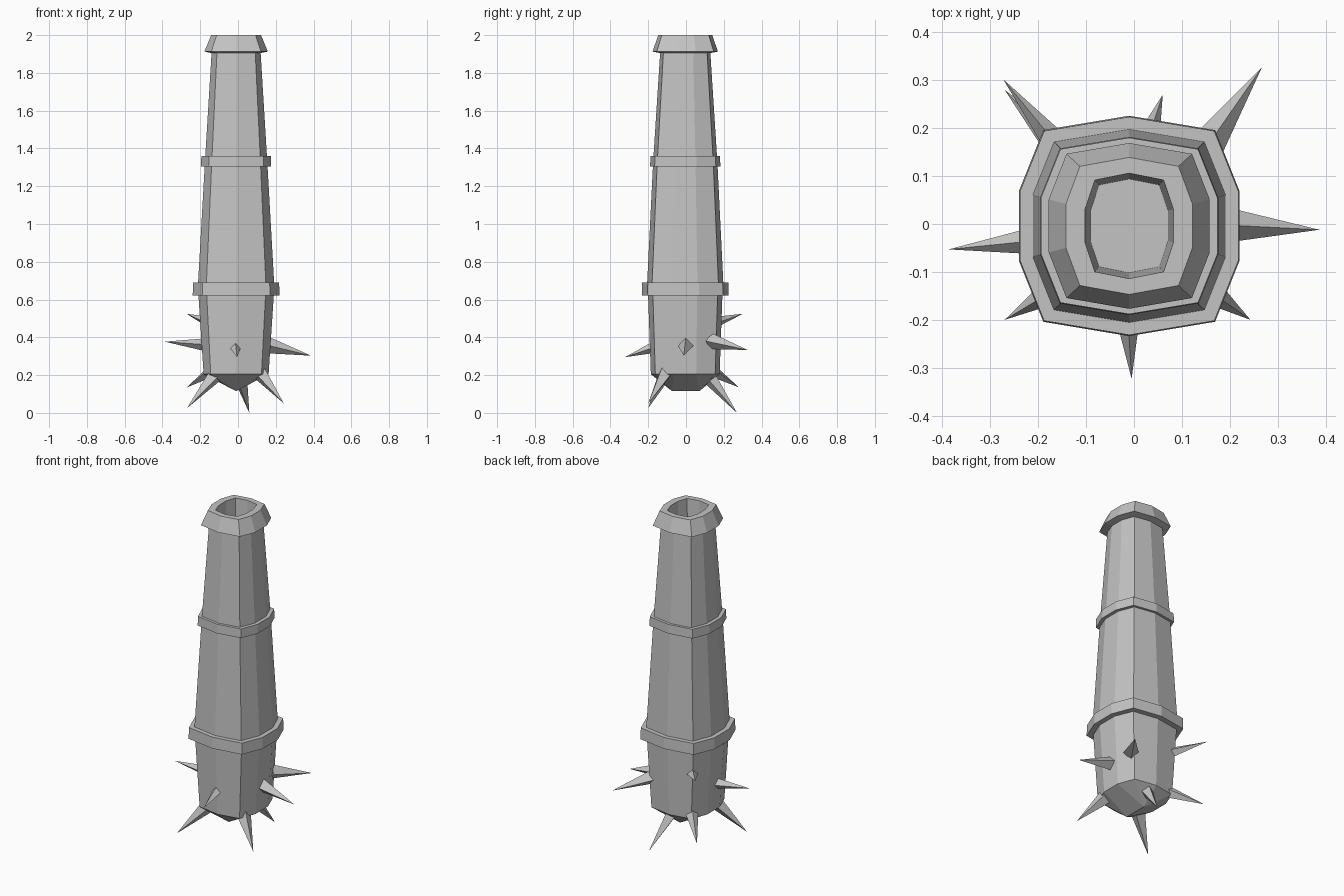
import bpy
import bmesh
from mathutils import Vector

cube = bpy.data.objects.get("Cube")
if cube:
    bpy.data.objects.remove(cube, do_unlink=True)

# Single cast metal colour
metal = bpy.data.materials.new("cast_grey")
metal.use_nodes = True
GREY = (0.55, 0.55, 0.55, 1)
metal.diffuse_color = GREY
metal.node_tree.nodes["Principled BSDF"].inputs["Base Color"].default_value = GREY

CENTRE = Vector((-0.01, -0.004, 0))
# Ten-sided rounded square, as fractions of the half width and half depth
SECTION = [(1, -.32), (1, .32), (.78, .87), (0, 1), (-.78, .87),
           (-1, .32), (-1, -.32), (-.78, -.87), (0, -1), (.78, -.87)]


def finish(bm, name):
    bmesh.ops.recalc_face_normals(bm, faces=bm.faces)
    mesh = bpy.data.meshes.new(name)
    bm.to_mesh(mesh)
    bm.free()
    mesh.materials.append(metal)
    obj = bpy.data.objects.new(name, mesh)
    bpy.context.collection.objects.link(obj)
    return obj


def loft(bm, layers, cap_start=True, cap_end=True):
    """Stack sections given as (z, half width, half depth)."""
    rings = [[bm.verts.new(CENTRE + Vector((x * w, y * d, z))) for x, y in SECTION]
             for z, w, d in layers]
    n = len(SECTION)
    for low, high in zip(rings, rings[1:]):
        for i in range(n):
            j = (i + 1) % n
            bm.faces.new((low[i], low[j], high[j], high[i]))
    if cap_start:
        bm.faces.new(rings[0])
    if cap_end:
        bm.faces.new(rings[-1])
    return rings


# Breech: lower barrel closed by a keel-shaped underside
bm = bmesh.new()
ring = loft(bm, [(.205, .172, .182), (.63, .2, .197)], cap_start=False)[0]
front = bm.verts.new(CENTRE + Vector((0, -.07, .115)))
back = bm.verts.new(CENTRE + Vector((0, .075, .115)))
for i, a in enumerate(ring):
    b = ring[(i + 1) % len(ring)]
    if i in (0, 5):
        ends = (back, front) if i == 0 else (front, back)
        bm.faces.new((a, b, *ends))
    else:
        bm.faces.new((a, b, back if i < 5 else front))
finish(bm, "breech")

# Tapered barrel with a hollow, flared muzzle
bm = bmesh.new()
loft(bm, [(.66, .203, .203), (1.33, .165, .17), (1.905, .13, .133),
          (1.913, .168, .173), (2.0, .132, .143), (2.0, .092, .11),
          (1.7, .081, .098)])
finish(bm, "barrel_and_muzzle")

# Reinforcing bands
for name, z0, z1, w in (("lower_band", .622, .69, .23), ("upper_band", 1.305, 1.36, .186)):
    bm = bmesh.new()
    loft(bm, [(z0, w, w), (z1, w * .99, w * .99)])
    finish(bm, name)

# Spikes: base centre, tip, base radius
SPIKES = {
    "left_spike": ((.15, 0, .36), (.387, -.012, .303), .045),
    "right_spike": ((-.16, -.03, .36), (-.387, -.053, .377), .036),
    "front_spike": ((-.015, -.16, .35), (-.005, -.323, .295), .032),
    "back_left_spike": ((.13, .13, .38), (.267, .327, .333), .043),
    "upper_back_right_spike": ((-.14, .14, .475), (-.273, .302, .525), .032),
    "lower_back_right_spike": ((-.13, .13, .23), (-.27, .28, .135), .036),
    "lower_front_right_spike": ((-.12, -.11, .2), (-.27, -.2, .025), .042),
    "lower_front_left_spike": ((.115, -.11, .21), (.243, -.2, .05), .042),
    "bottom_back_spike": ((.01, .12, .19), (.06, .27, 0), .04),
}
for name, (base, tip, radius) in SPIKES.items():
    base, tip = Vector(base), Vector(tip)
    axis = tip - base
    bm = bmesh.new()
    bmesh.ops.create_cone(bm, cap_ends=True, segments=4, radius1=radius,
                          radius2=0, depth=axis.length)
    bmesh.ops.remove_doubles(bm, verts=bm.verts, dist=.0001)
    bmesh.ops.translate(bm, verts=bm.verts, vec=(0, 0, axis.length / 2))
    turn = axis.to_track_quat('Z', 'Y').to_matrix().to_4x4()
    bmesh.ops.transform(bm, matrix=turn, verts=bm.verts)
    bmesh.ops.translate(bm, verts=bm.verts, vec=base)
    finish(bm, name)
